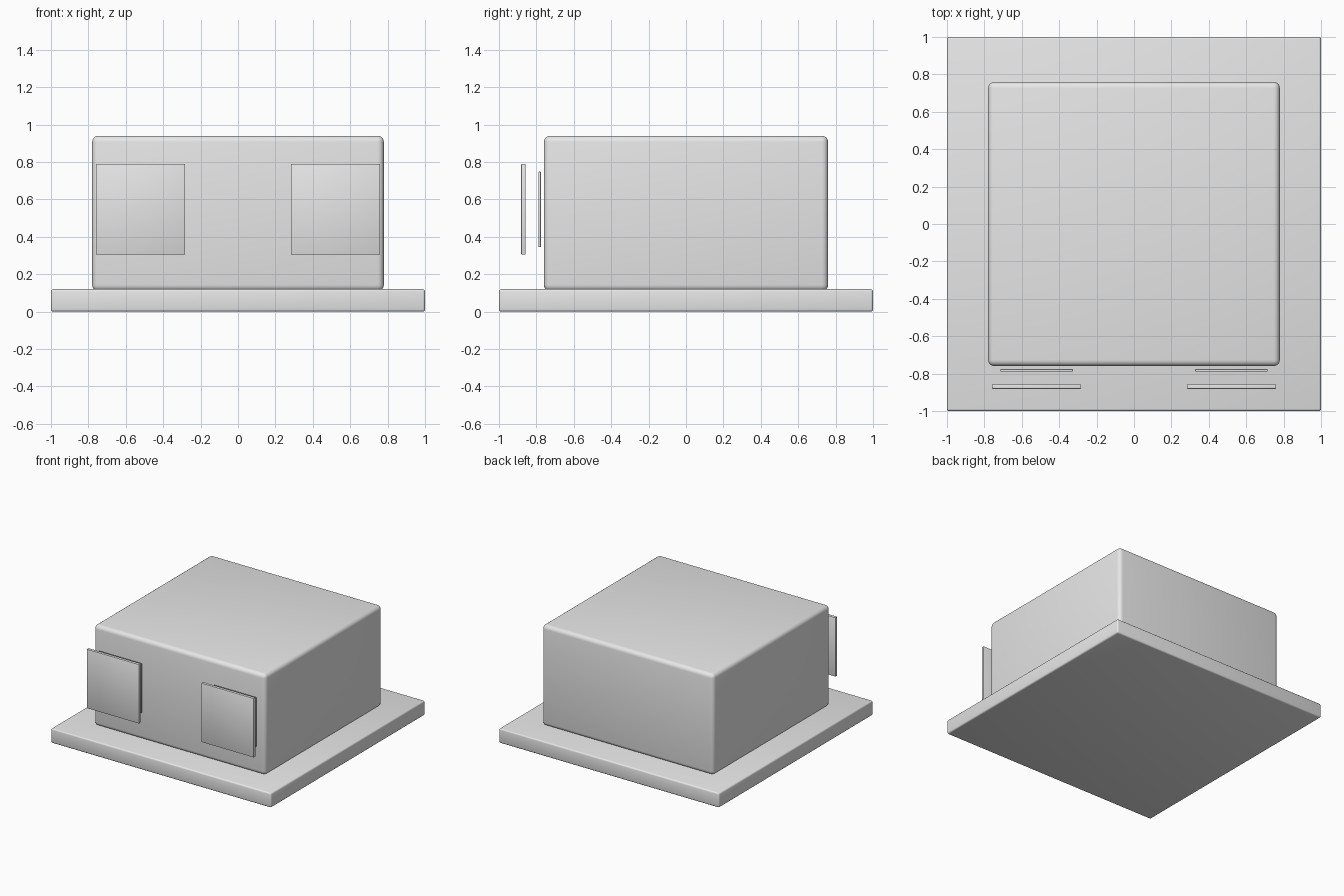
import bpy
import math

if "Cube" in bpy.data.objects:
    bpy.data.objects.remove(bpy.data.objects["Cube"])

grey = bpy.data.materials.new("light_grey")
grey.diffuse_color = (0.8, 0.8, 0.8, 1)
grey.use_nodes = True
grey.node_tree.nodes["Principled BSDF"].inputs["Base Color"].default_value = grey.diffuse_color


def rounded_box(name, low, high, radius, segments):
    """Box between two corners with rounded edges."""
    size = [b - a for a, b in zip(low, high)]
    centre = [(a + b) / 2 for a, b in zip(low, high)]
    bpy.ops.mesh.primitive_cube_add(size=1, location=centre)
    obj = bpy.context.object
    obj.name = name
    obj.scale = size
    bpy.ops.object.transform_apply(location=False, rotation=False, scale=True)
    obj.data.materials.append(grey)
    bevel = obj.modifiers.new("rounding", 'BEVEL')
    bevel.width = radius
    bevel.segments = segments
    bpy.ops.object.modifier_apply(modifier=bevel.name)
    bpy.ops.object.shade_smooth_by_angle(angle=math.radians(35))
    return obj


# Base slab and main block
rounded_box("base_slab", (-1, -1, 0), (1, 1, 0.12), 0.012, 3)
rounded_box("main_block", (-0.78, -0.76, 0.11), (0.78, 0.76, 0.94), 0.033, 4)

# Paired floating panels in front: large outer panel, smaller thin inner one
for side, x in (("left", -0.521), ("right", 0.521)):
    for kind, half_x, y0, y1, z0, z1 in (
            ("outer", 0.238, -0.881, -0.857, 0.305, 0.79),
            ("inner", 0.194, -0.789, -0.776, 0.345, 0.748)):
        rounded_box(f"{side}_{kind}_panel", (x - half_x, y0, z0),
                    (x + half_x, y1, z1), 0.003, 2)
